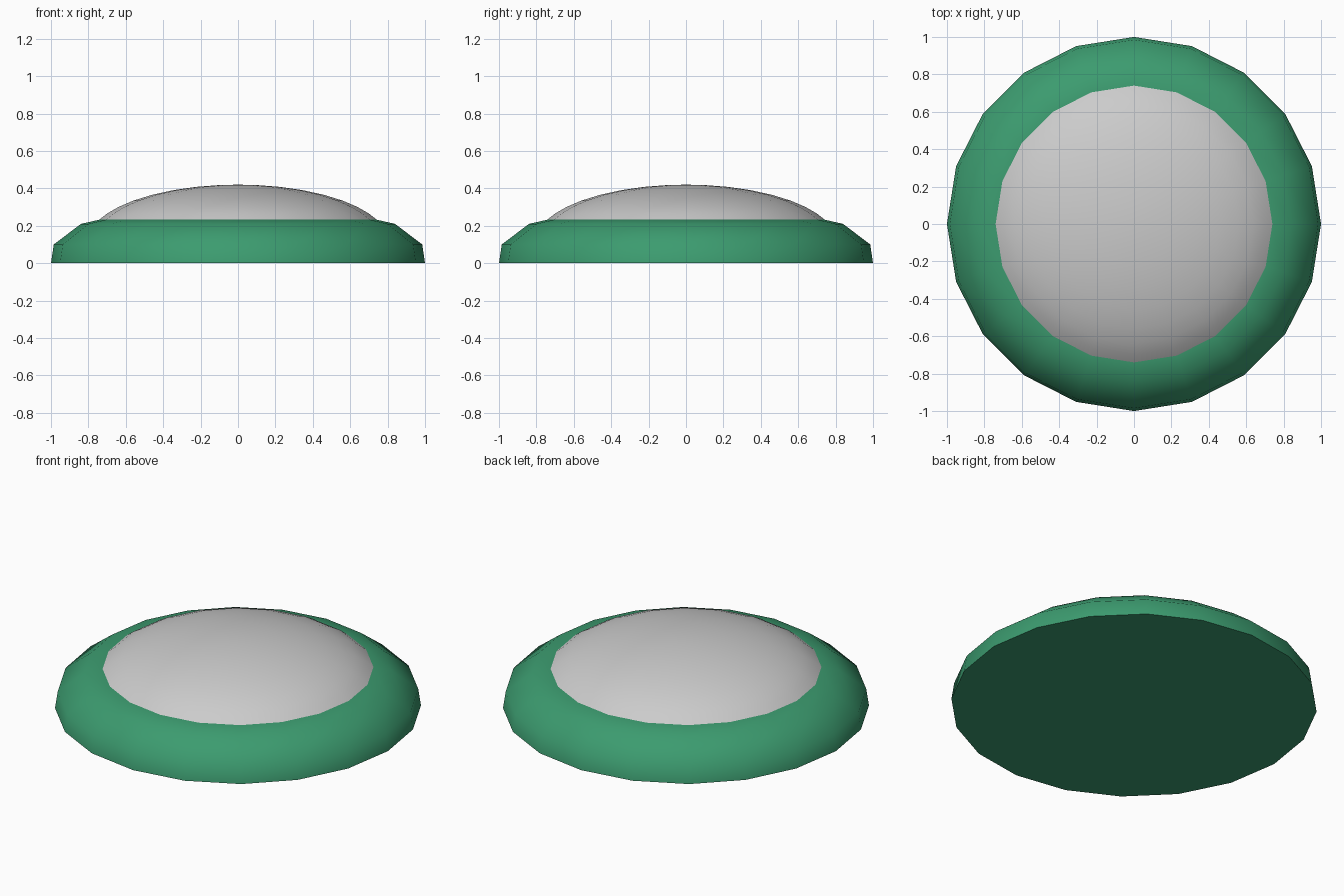
import bpy, bmesh, math

if "Cube" in bpy.data.objects:
    bpy.data.objects.remove(bpy.data.objects["Cube"])

SIDES = 20


def lathe(name, profile, color=None, cap=False):
    """Revolve (radius, z) points around z; radius 0 makes a pole."""
    bm = bmesh.new()
    rings = []
    for r, z in profile:
        if r == 0:
            rings.append([bm.verts.new((0, 0, z))] * SIDES)
        else:
            angles = [2 * math.pi * i / SIDES for i in range(SIDES)]
            rings.append([bm.verts.new((r * math.cos(a), r * math.sin(a), z)) for a in angles])
    for low, high in zip(rings, rings[1:]):
        for i in range(SIDES):
            j = (i + 1) % SIDES
            corners = [low[i], low[j], high[j], high[i]]
            bm.faces.new(list(dict.fromkeys(corners)))
    if cap:
        bm.faces.new(rings[0])
        bm.faces.new(rings[-1])
    bmesh.ops.recalc_face_normals(bm, faces=bm.faces[:])
    mesh = bpy.data.meshes.new(name)
    bm.to_mesh(mesh)
    bm.free()
    obj = bpy.data.objects.new(name, mesh)
    bpy.context.collection.objects.link(obj)
    if color:
        mat = bpy.data.materials.new(name + "_color")
        mat.diffuse_color = color
        mat.use_nodes = True
        mat.node_tree.nodes["Principled BSDF"].inputs["Base Color"].default_value = mat.diffuse_color
        mesh.materials.append(mat)
    bpy.ops.object.select_all(action='DESELECT')
    obj.select_set(True)
    bpy.context.view_layer.objects.active = obj
    bpy.ops.object.shade_smooth_by_angle(angle=math.radians(50))
    return obj


# Green rounded base with a flat underside
lathe("base", [(1, 0), (0.985, 0.10), (0.84, 0.21), (0.74, 0.233)],
      (0.045, 0.33, 0.16, 1), cap=True)

# Shallow elliptical dome set into the base
radii = [0.74, 0.70, 0.64, 0.56, 0.46, 0.34, 0.22, 0.10, 0]
lathe("dome", [(r, 0.12 + 0.30 * math.sqrt(1 - (r / 0.8) ** 2)) for r in radii])
